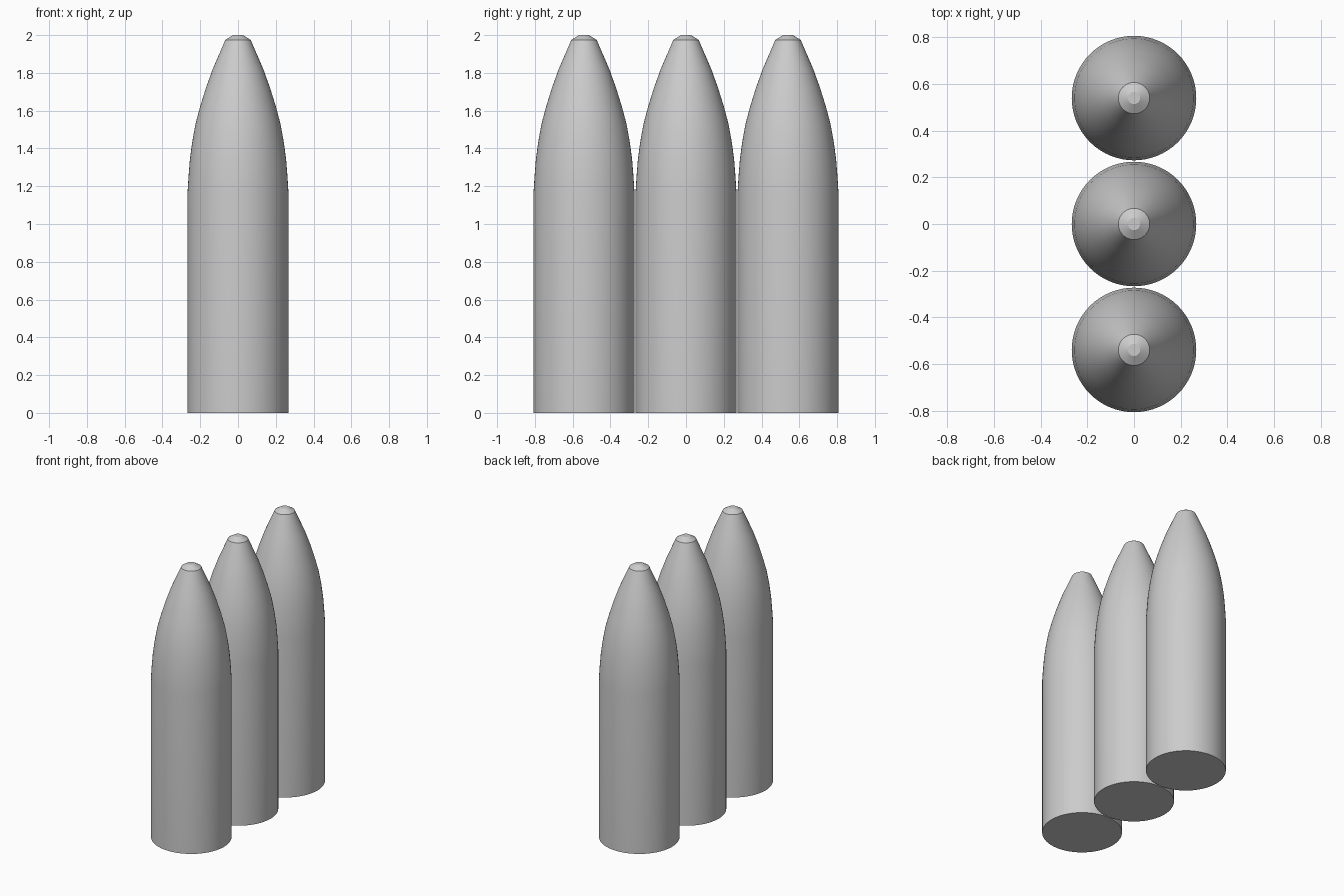
import bpy, bmesh, math

if "Cube" in bpy.data.objects:
    bpy.data.objects.remove(bpy.data.objects["Cube"])

SEGMENTS = 64
SPACING = 0.54
# (radius, height) outline: straight case, curved nose, blunt tip
PROFILE = [(0.267, 0), (0.267, 1.17), (0.262, 1.25), (0.255, 1.34),
           (0.243, 1.43), (0.225, 1.53), (0.201, 1.62), (0.170, 1.72),
           (0.134, 1.82), (0.067, 1.975), (0.026, 2.0)]


def make_shell(name, y):
    bm = bmesh.new()
    rings = []
    for r, z in PROFILE:
        rings.append([bm.verts.new((r * math.cos(2 * math.pi * i / SEGMENTS),
                                    r * math.sin(2 * math.pi * i / SEGMENTS), z))
                      for i in range(SEGMENTS)])
    # side walls
    for a, b in zip(rings, rings[1:]):
        for i in range(SEGMENTS):
            j = (i + 1) % SEGMENTS
            bm.faces.new((a[i], a[j], b[j], b[i]))
    # flat base and tip
    bm.faces.new(rings[0][::-1])
    bm.faces.new(rings[-1])
    mesh = bpy.data.meshes.new(name)
    bm.to_mesh(mesh)
    bm.free()
    obj = bpy.data.objects.new(name, mesh)
    obj.location.y = y
    bpy.context.collection.objects.link(obj)
    bpy.ops.object.select_all(action='DESELECT')
    obj.select_set(True)
    bpy.context.view_layer.objects.active = obj
    bpy.ops.object.shade_smooth_by_angle(angle=math.radians(25))


# row of three identical shells
for label, k in (("front", -1), ("middle", 0), ("back", 1)):
    make_shell(label + "_shell", k * SPACING)
